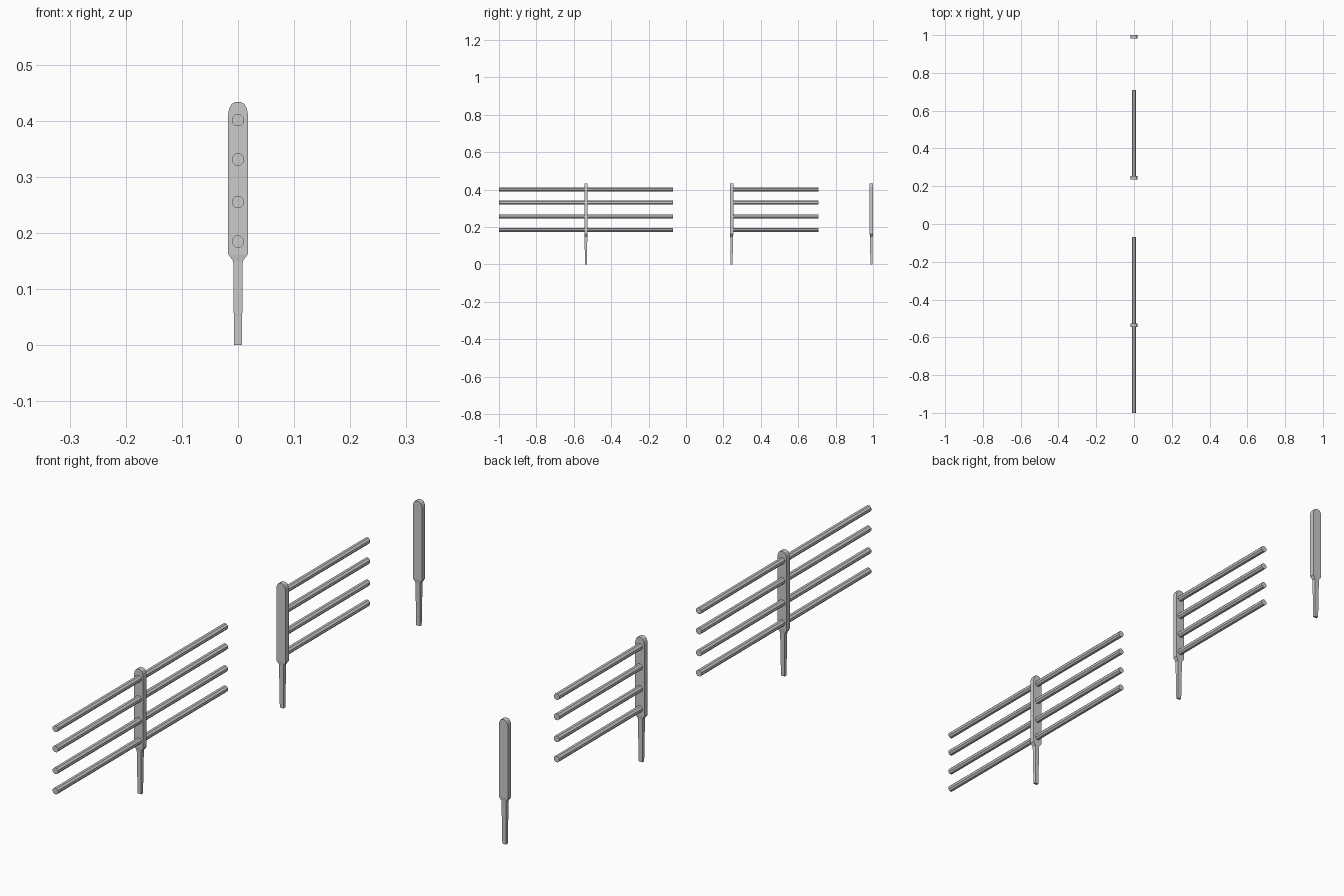
import bpy, bmesh, math
from mathutils import Matrix

if "Cube" in bpy.data.objects:
    bpy.data.objects.remove(bpy.data.objects["Cube"])

# Post outline: half width, height, half depth
PROFILE = [(0.007, 0.0, 0.005), (0.0085, 0.15, 0.0075), (0.0175, 0.162, 0.009),
           (0.0175, 0.413, 0.009), (0.0155, 0.422, 0.009),
           (0.011, 0.430, 0.009), (0.005, 0.433, 0.009)]
RAIL_HEIGHTS = [0.185, 0.255, 0.331, 0.401]
RAIL_RADIUS = 0.0105


def finish(bm, name):
    bmesh.ops.recalc_face_normals(bm, faces=bm.faces)
    mesh = bpy.data.meshes.new(name)
    bm.to_mesh(mesh)
    bm.free()
    obj = bpy.data.objects.new(name, mesh)
    bpy.context.collection.objects.link(obj)
    return obj


def make_post(name, y):
    # Stack of rectangular sections: tapered stake, shoulder, board, rounded top
    bm = bmesh.new()
    rings = [[bm.verts.new((sx * w, y + sy * d, z))
              for sx, sy in ((-1, -1), (1, -1), (1, 1), (-1, 1))]
             for w, z, d in PROFILE]
    for lower, upper in zip(rings, rings[1:]):
        for i in range(4):
            j = (i + 1) % 4
            bm.faces.new((lower[i], lower[j], upper[j], upper[i]))
    bm.faces.new(rings[0])
    bm.faces.new(rings[-1])
    return finish(bm, name)


def make_rail(name, y0, y1, z):
    # Eight-sided bar along y with flats facing up and sideways
    bm = bmesh.new()
    place = (Matrix.Translation((0, (y0 + y1) / 2, z))
             @ Matrix.Rotation(math.pi / 2, 4, 'X')
             @ Matrix.Rotation(math.pi / 8, 4, 'Z'))
    r = RAIL_RADIUS / math.cos(math.pi / 8)
    bmesh.ops.create_cone(bm, cap_ends=True, segments=8, radius1=r, radius2=r,
                          depth=y1 - y0, matrix=place)
    return finish(bm, name)


# Three fence pieces: middle, end and lone post
make_post("middle_post", -0.535)
make_post("end_post", 0.244)
make_post("single_post", 0.991)

# Rails: both sides of the middle post, one side of the end post
for k, z in enumerate(RAIL_HEIGHTS, 1):
    make_rail(f"middle_rail_front_{k}", -1.0, -0.535, z)
    make_rail(f"middle_rail_back_{k}", -0.535, -0.07, z)
    make_rail(f"end_rail_{k}", 0.244, 0.709, z)
